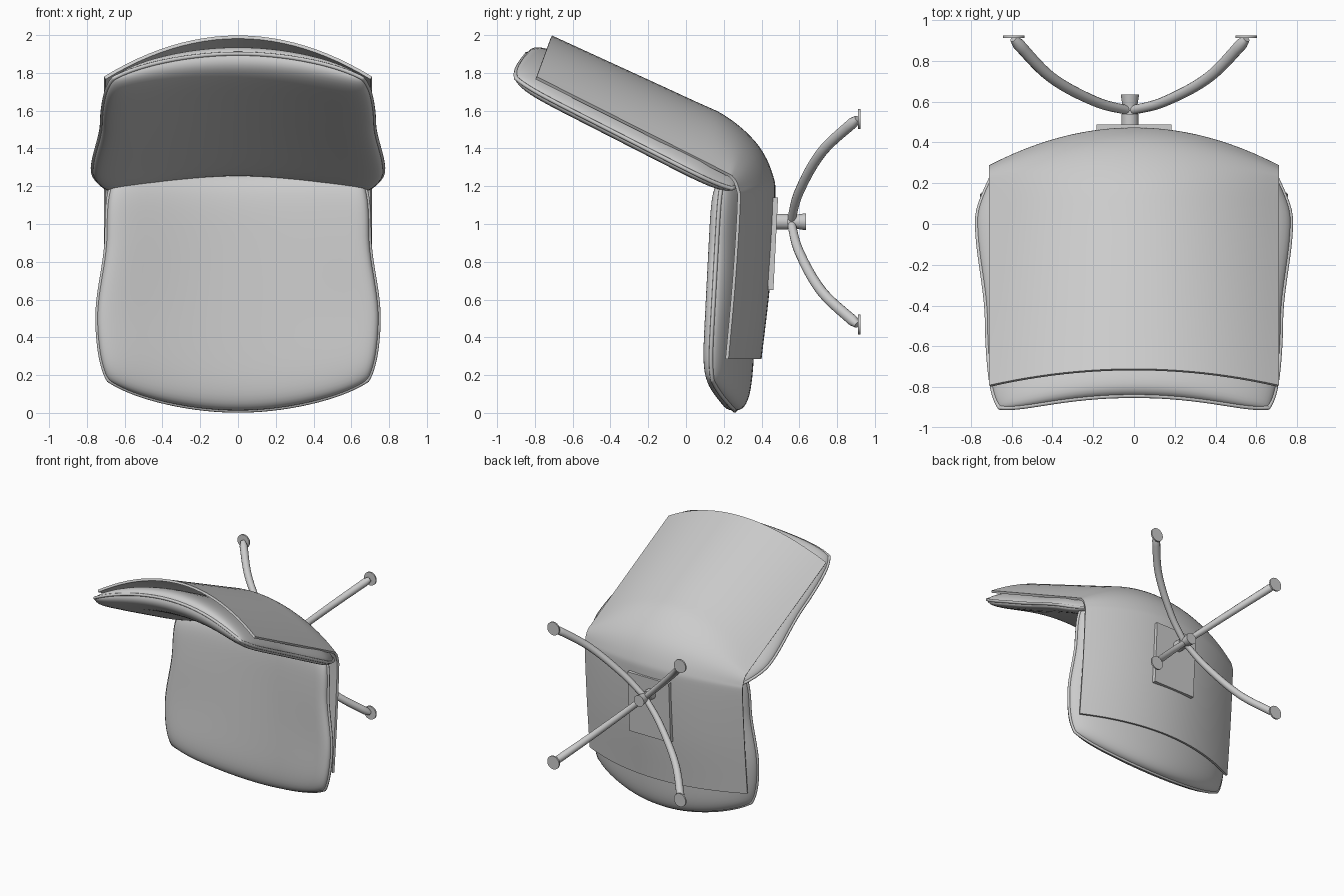
import bpy, bmesh
from math import sin, pi
from mathutils import Vector
from mathutils.geometry import interpolate_bezier

if "Cube" in bpy.data.objects:
    bpy.data.objects.remove(bpy.data.objects["Cube"])


def link(name, verts, faces, angle=0.7):
    me = bpy.data.meshes.new(name)
    me.from_pydata(verts, [], faces)
    bm = bmesh.new()
    bm.from_mesh(me)
    bmesh.ops.remove_doubles(bm, verts=bm.verts, dist=1e-5)
    bm.to_mesh(me)
    bm.free()
    ob = bpy.data.objects.new(name, me)
    bpy.context.collection.objects.link(ob)
    me.shade_smooth()
    me.set_sharp_from_angle(angle=angle)
    return ob


def grid_faces(rows, cols, start=0, flip=False):
    out = []
    for i in range(rows - 1):
        for j in range(cols - 1):
            k = start + i * cols + j
            f = (k, k + 1, k + cols + 1, k + cols)
            out.append(f[::-1] if flip else f)
    return out


def spline(points, steps=6):
    """Smooth path through a few points."""
    p = [Vector(q).to_3d() for q in points]
    p = [2 * p[0] - p[1]] + p + [2 * p[-1] - p[-2]]
    out = []
    for i in range(1, len(p) - 2):
        seg = interpolate_bezier(p[i], p[i] + (p[i + 1] - p[i - 1]) / 6,
                                 p[i + 1] - (p[i + 2] - p[i]) / 6, p[i + 1], steps + 1)
        out += seg[:-1]
    return out + [p[-2]]


def lookup(table, v):
    """Piecewise smooth interpolation of (v, value) pairs."""
    for (a, x), (b, y) in zip(table, table[1:]):
        if v <= b:
            t = max(0, (v - a) / (b - a))
            t = t * t * (3 - 2 * t)
            return x + (y - x) * t
    return table[-1][1]


def tube(name, points, radius, radii=None, cyclic=False, res=4):
    cu = bpy.data.curves.new(name, 'CURVE')
    cu.dimensions = '3D'
    cu.bevel_depth = radius
    cu.bevel_resolution = res
    cu.use_fill_caps = True
    sp = cu.splines.new('POLY')
    sp.points.add(len(points) - 1)
    for i, p in enumerate(points):
        sp.points[i].co = (*p, 1)
        sp.points[i].radius = radii[i] if radii else 1
    sp.use_cyclic_u = cyclic
    sp.use_smooth = True
    ob = bpy.data.objects.new(name, cu)
    bpy.context.collection.objects.link(ob)
    return ob


# Bent shell: side-edge path and centre path (y, z), arched across x
edge = spline([(.225, .285), (.262, .7), (.287, 1.1), (.28, 1.19), (.25, 1.25),
               (.19, 1.285), (-.1, 1.432), (-.79, 1.78)])
mid = spline([(.40, .285), (.447, .7), (.472, 1.12), (.46, 1.26), (.38, 1.42),
              (.22, 1.565), (0, 1.672), (-.71, 1.998)])
N = 24
verts = []
for e, m in zip(edge, mid):
    for j in range(N + 1):
        s = 2 * j / N - 1
        p = e.lerp(m, 1 - s * s)
        verts.append((.71 * s, p.x, p.y))
shell = link("shell", verts, grid_faces(len(edge), N + 1))
mod = shell.modifiers.new("thickness", 'SOLIDIFY')
mod.thickness = .018
mod.offset = 1
bpy.context.view_layer.objects.active = shell
shell.select_set(True)
bpy.ops.object.modifier_apply(modifier=mod.name)
bpy.ops.object.shade_smooth_by_angle()


def cushion(name, place, width, v0, v1, front, back, n=36):
    """Pillow between a front and a back surface, closed along a piped seam."""
    ts = [sin(pi / 2 * (2 * i / n - 1)) for i in range(n + 1)]
    sides = ([], [])
    for b in ts:
        for a in ts:
            bb, aa = b * (1 - .05 * a ** 8), a * (1 - .06 * b ** 8)
            q = min(1, abs(aa)) ** 2
            lo, hi = v0(q), v1(q)
            v = lo + (hi - lo) * (bb + 1) / 2
            x = aa * lookup(width, v)
            f, k = front(q, v), back(q, v)
            seam = f + (k - f) * .55
            e = max(0, (1 - a ** 8) * (1 - b ** 8)) ** .4
            sides[0].append(place(x, v, seam + (f - seam) * e))
            sides[1].append(place(x, v, seam + (k - seam) * e))
    c = n + 1
    faces = grid_faces(c, c) + grid_faces(c, c, c * c, True)
    link(name, sides[0] + sides[1], faces, 1.2)
    ring = ([(0, j) for j in range(n)] + [(i, n) for i in range(n)]
            + [(n, j) for j in range(n, 0, -1)] + [(i, 0) for i in range(n, 0, -1)])
    tube(name + "_piping", [sides[0][i * c + j] for i, j in ring], .011, cyclic=True, res=2)


# Seat cushion, standing upright against the shell
cushion("seat_cushion", lambda x, v, h: (x, h, v),
        [(0, .70), (.2, .73), (.5, .745), (.95, .695), (1.3, .69)],
        lambda q: .012 + .15 * q, lambda q: 1.27,
        lambda q, v: .035 + .05 * v + .12 * (1 - q),
        lambda q, v: .177 + .06 * v + .165 * (1 - q))

# Backrest cushion, in a frame sloping up toward the front
D, I = Vector((0, -.89, .455)), Vector((0, -.455, -.89))
O = Vector((0, .256, 1.25))
cushion("back_cushion", lambda x, v, h: O + D * v + I * h + Vector((x, 0, 0)),
        [(0, .735), (.22, .77), (.8, .72), (1.27, .70)],
        lambda q: -.05, lambda q: 1.275 + .03 * q,
        lambda q, v: .148 - .125 * (1 - q),
        lambda q, v: .025 - .19 * (1 - q))

# Mounting plate on the shell
bpy.ops.mesh.primitive_cube_add(size=1, location=(0, .46, .895), rotation=(-.05, 0, 0))
plate = bpy.context.object
plate.name = "mounting_plate"
plate.scale = (.37, .03, .49)

# Hub, stepped cylinder along y
CX, CZ = -.02, 1.012
for name, y0, y1, r0, r1 in (("hub_collar", .46, .54, .042, .042),
                             ("hub_neck", .53, .585, .034, .034),
                             ("hub_cap", .575, .635, .036, .045)):
    bpy.ops.mesh.primitive_cone_add(vertices=32, radius1=r0, radius2=r1, depth=y1 - y0,
                                    location=(CX, (y0 + y1) / 2, CZ), rotation=(-pi / 2, 0, 0))
    bpy.context.object.name = name
    bpy.ops.object.shade_smooth_by_angle()

# Four curved legs with foot discs
path = spline([(0, .555), (.165, .60), (.38, .72), (.56, .908)], 8)
for sx in (-1, 1):
    for sz in (-1, 1):
        pts = [(CX + sx * p.x * 1.02, p.y, CZ + sz * p.x * .975) for p in path]
        n = len(pts) - 1
        tube("leg", pts, .03, [.75 + .25 * min(1, i / n) if i < n else .6 for i in range(n + 1)])
        x, z = CX + sx * .57, CZ + sz * .545
        bpy.ops.mesh.primitive_cylinder_add(vertices=32, radius=.053, depth=.012,
                                            location=(x, .917, z), rotation=(pi / 2, 0, 0))
        bpy.context.object.name = "foot"
        bpy.ops.object.shade_smooth_by_angle()
